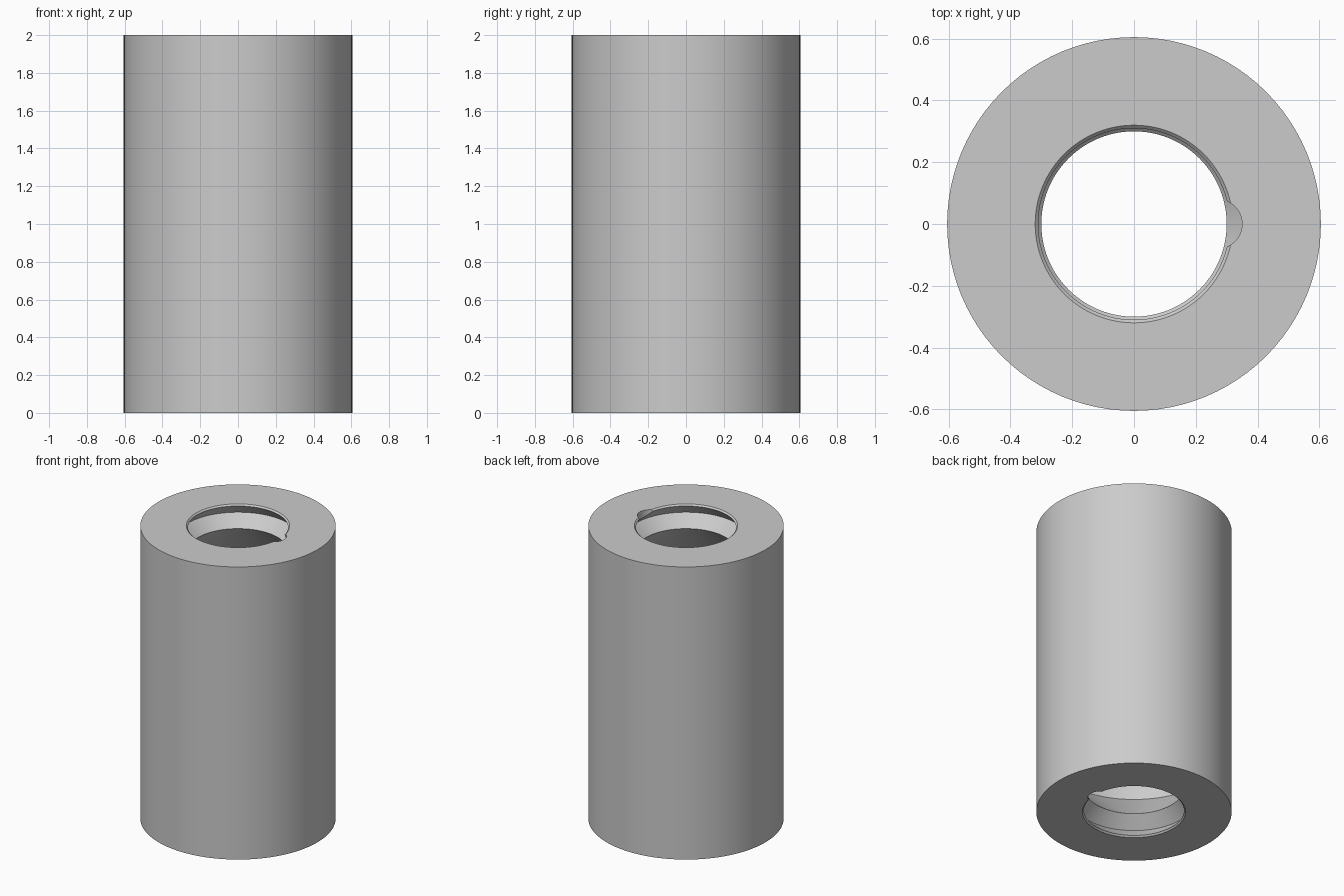
import bpy, bmesh, math
from mathutils import Vector

cube = bpy.data.objects.get("Cube")
if cube:
    bpy.data.objects.remove(cube, do_unlink=True)

SEGMENTS = 96

grey = bpy.data.materials.new("plain_grey")
grey.use_nodes = True
grey.diffuse_color = (0.6, 0.6, 0.6, 1)
grey.node_tree.nodes["Principled BSDF"].inputs["Base Color"].default_value = (0.6, 0.6, 0.6, 1)


def add_object(name, bm):
    bmesh.ops.recalc_face_normals(bm, faces=bm.faces)
    mesh = bpy.data.meshes.new(name)
    bm.to_mesh(mesh)
    bm.free()
    mesh.materials.append(grey)
    obj = bpy.data.objects.new(name, mesh)
    bpy.context.collection.objects.link(obj)
    return obj


# Lower half of the bore: chamfered lip, V groove, inner lip, wide chamber
half = [(0.605, 0), (0.32, 0), (0.31, 0.01), (0.38, 0.085), (0.30, 0.16), (0.54, 0.40)]
profile = half + [(r, 2 - z) for r, z in reversed(half)]

# Sleeve body, turned around the z axis
bm = bmesh.new()
verts = [bm.verts.new((r, 0, z)) for r, z in profile]
edges = [bm.edges.new((v, verts[i - 1])) for i, v in enumerate(verts)]
bmesh.ops.spin(bm, geom=verts + edges, cent=(0, 0, 0), axis=(0, 0, 1),
               angle=math.tau, steps=SEGMENTS, use_merge=True)
bmesh.ops.remove_doubles(bm, verts=bm.verts, dist=0.0001)
sleeve = add_object("sleeve", bm)

# Round notches through the lip at each end
for label, z in (("bottom", 0.02), ("top", 1.98)):
    bm = bmesh.new()
    bmesh.ops.create_cone(bm, cap_ends=True, segments=48, radius1=0.08, radius2=0.08, depth=0.12)
    bmesh.ops.translate(bm, verts=bm.verts, vec=Vector((0.27, 0, z)))
    cutter = add_object(label + "_notch_cutter", bm)
    cutter.hide_render = True
    cutter.hide_set(True)
    cut = sleeve.modifiers.new(label + "_notch", 'BOOLEAN')
    cut.operation = 'DIFFERENCE'
    cut.solver = 'EXACT'
    cut.object = cutter

# Apply the cuts, remove the cutters and shade smooth with sharp edges
bpy.ops.object.select_all(action='DESELECT')
bpy.context.view_layer.objects.active = sleeve
sleeve.select_set(True)
for cut in list(sleeve.modifiers):
    cutter = cut.object
    bpy.ops.object.modifier_apply(modifier=cut.name)
    bpy.data.objects.remove(cutter, do_unlink=True)
bpy.ops.object.shade_smooth_by_angle(angle=math.radians(30))
